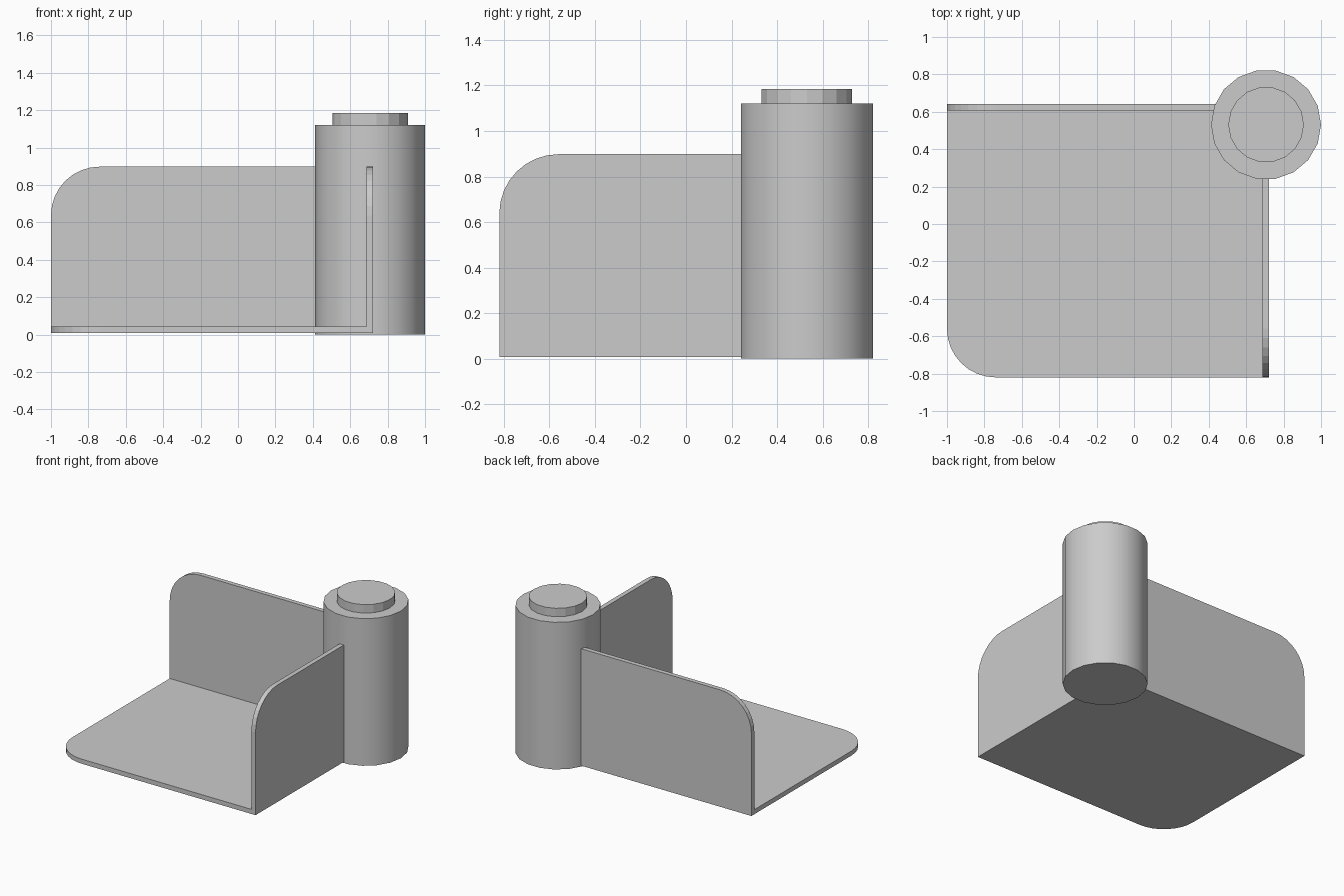
import bpy, bmesh
from math import pi, sin, cos
from mathutils import Vector

if "Cube" in bpy.data.objects:
    bpy.data.objects.remove(bpy.data.objects["Cube"])

POST_X, POST_Y, SIDES = 0.706, 0.531, 18


def rounded_panel(bm, origin, a, b, r=0.26, steps=8):
    """Rectangle spanned by a and b, with the corner opposite the origin rounded."""
    ua, ub = a.normalized(), b.normalized()
    centre = origin + a + b - r * (ua + ub)
    arc = [centre + r * (cos(t) * ua + sin(t) * ub)
           for t in (pi / 2 * i / steps for i in range(steps + 1))]
    bm.faces.new([bm.verts.new(p) for p in [origin, origin + a, *arc, origin + b]])


def cylinder(name, radius, z0, z1):
    bpy.ops.mesh.primitive_cylinder_add(
        vertices=SIDES, radius=radius, depth=z1 - z0,
        location=(POST_X, POST_Y, (z0 + z1) / 2), rotation=(0, 0, pi / 2))
    obj = bpy.context.object
    obj.name = name
    return obj


# Corner shell: floor, side wall and back wall meeting inside the post
corner = Vector((0.722, 0.642, 0.008))
axes = [Vector((-1.722, 0, 0)), Vector((0, -1.462, 0)), Vector((0, 0, 0.89))]
bm = bmesh.new()
for i in range(3):
    rounded_panel(bm, corner, axes[i], axes[(i + 1) % 3])
bmesh.ops.remove_doubles(bm, verts=bm.verts, dist=1e-4)
mesh = bpy.data.meshes.new("corner_panels")
bm.to_mesh(mesh)
bm.free()
panels = bpy.data.objects.new("corner_panels", mesh)
bpy.context.collection.objects.link(panels)
solid = panels.modifiers.new("thickness", 'SOLIDIFY')
solid.thickness = 0.035
solid.offset = 1
solid.use_even_offset = True
solid.use_quality_normals = True

# Hinge post, smooth around its side
cylinder("post", 0.294, 0, 1.12)
bpy.ops.object.shade_smooth_by_angle(angle=pi / 6)

# Faceted cap on top of the post
cylinder("post_cap", 0.202, 1.10, 1.184)
